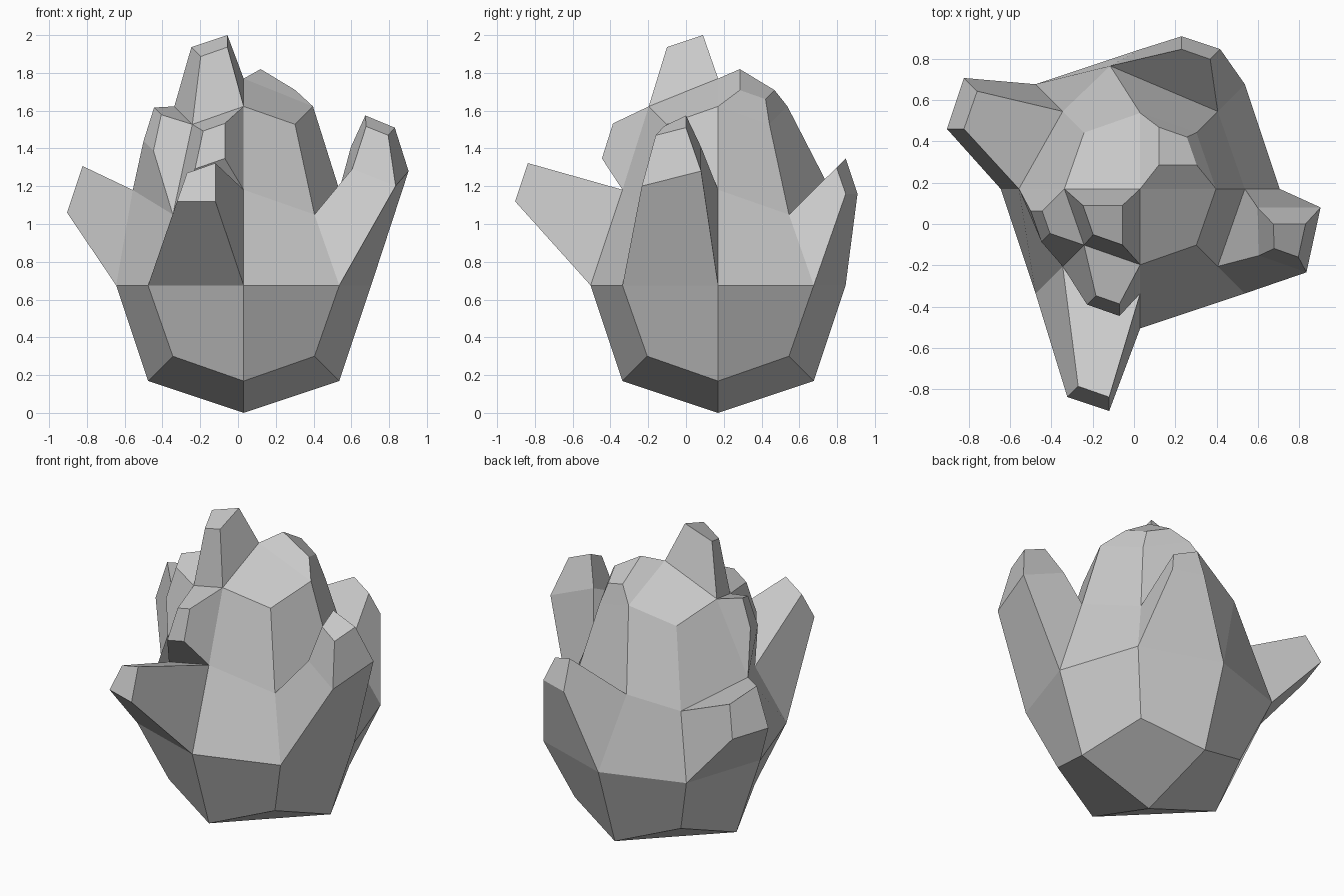
import bpy, bmesh, math
from mathutils import Vector, Matrix

if "Cube" in bpy.data.objects:
    bpy.data.objects.remove(bpy.data.objects["Cube"])

CENTRE = Vector((0.03, 0.17, 0.675))
HALF = 0.675
bm = bmesh.new()

# Faceted core: a cube smoothed once into 24 quads
bmesh.ops.create_cube(bm, size=2)
bmesh.ops.subdivide_edges(bm, edges=bm.edges[:], cuts=1, use_grid_fill=True)
for v in bm.verts:
    axes = sum(abs(c) > 0.5 for c in v.co)
    v.co = CENTRE + v.co * HALF * {1: 1.0, 2: 0.75, 3: 5 / 9}[axes]


def face_at(p):
    return min(bm.faces, key=lambda f: (f.calc_center_median() - Vector(p)).length)


def vert_at(p):
    return min(bm.verts, key=lambda v: (v.co - Vector(p)).length)


def grow(faces, old, new, scale, turn=0):
    """Extrude faces so that the corner at old lands on new, scaled and turned about it."""
    ref = vert_at(old).co.copy()
    rot = Matrix.Rotation(math.radians(turn), 3, 'Y')
    geom = bmesh.ops.extrude_face_region(bm, geom=faces)['geom']
    for v in geom:
        if isinstance(v, bmesh.types.BMVert):
            v.co = Vector(new) + rot @ (v.co - ref) * scale
    left = [f for f in faces if f.is_valid]
    if left:
        bmesh.ops.delete(bm, geom=left, context='FACES')
    return [f for f in geom if isinstance(f, bmesh.types.BMFace)]


# Upper body: the whole crown of four quads raised
top = vert_at((0.03, 0.17, 1.35))
grow(list(top.link_faces), top.co.copy(), (0.03, 0.17, 1.745), 0.725)

# Points: face centre, anchor corner, anchor target, scale
FRONT, LEFT = (0.03, -0.505, 0.675), (-0.645, 0.17, 0.675)
RIGHT, BACK = (0.705, 0.17, 0.675), (0.03, 0.845, 0.675)
CROWN = (0.03, 0.17, 1.745)
points = [
    ((-0.19, -0.345, 0.895), FRONT, (-0.12, -0.905, 1.12), 0.4),
    ((-0.485, 0.39, 0.895), LEFT, (-0.905, 0.46, 1.06), 0.487),
    ((0.25, 0.685, 0.895), BACK, (0.23, 0.908, 1.16), 0.37),
    ((-0.13, 0.014, 1.63), CROWN, (-0.056, 0.09, 2.0), 0.52),
    ((0.19, 0.33, 1.63), CROWN, (0.12, 0.285, 1.77), 0.5),
    ((-0.13, -0.207, 1.345), (0.03, -0.336, 1.18), (-0.07, -0.445, 1.347), 0.42),
    ((-0.348, 0.01, 1.345), (-0.476, 0.17, 1.18), (-0.5, 0.063, 1.44), 0.4),
]
for where, old, new, scale in points:
    grow([face_at(where)], old, new, scale)

# Right point: two bent segments
bend = (0.903, 0.08, 1.28)
segment = grow([face_at((0.545, -0.05, 0.895))], RIGHT, bend, 0.62, turn=-49)
grow(segment, bend, (0.83, 0, 1.51), 0.51)

# Irregular corners
for old, new in [((0.03, 0.676, 1.18), (-0.115, 0.765, 1.18)),
                 ((-0.476, 0.17, 1.18), (-0.557, 0.17, 1.18)),
                 (CROWN, (0.03, 0.17, 1.77)),
                 ((0.12, 0.285, 1.77), (0.12, 0.285, 1.82))]:
    vert_at(old).co = Vector(new)

bmesh.ops.recalc_face_normals(bm, faces=bm.faces[:])
mesh = bpy.data.meshes.new("faceted_rock_cluster")
bm.to_mesh(mesh)
bm.free()
bpy.context.collection.objects.link(bpy.data.objects.new("faceted_rock_cluster", mesh))
